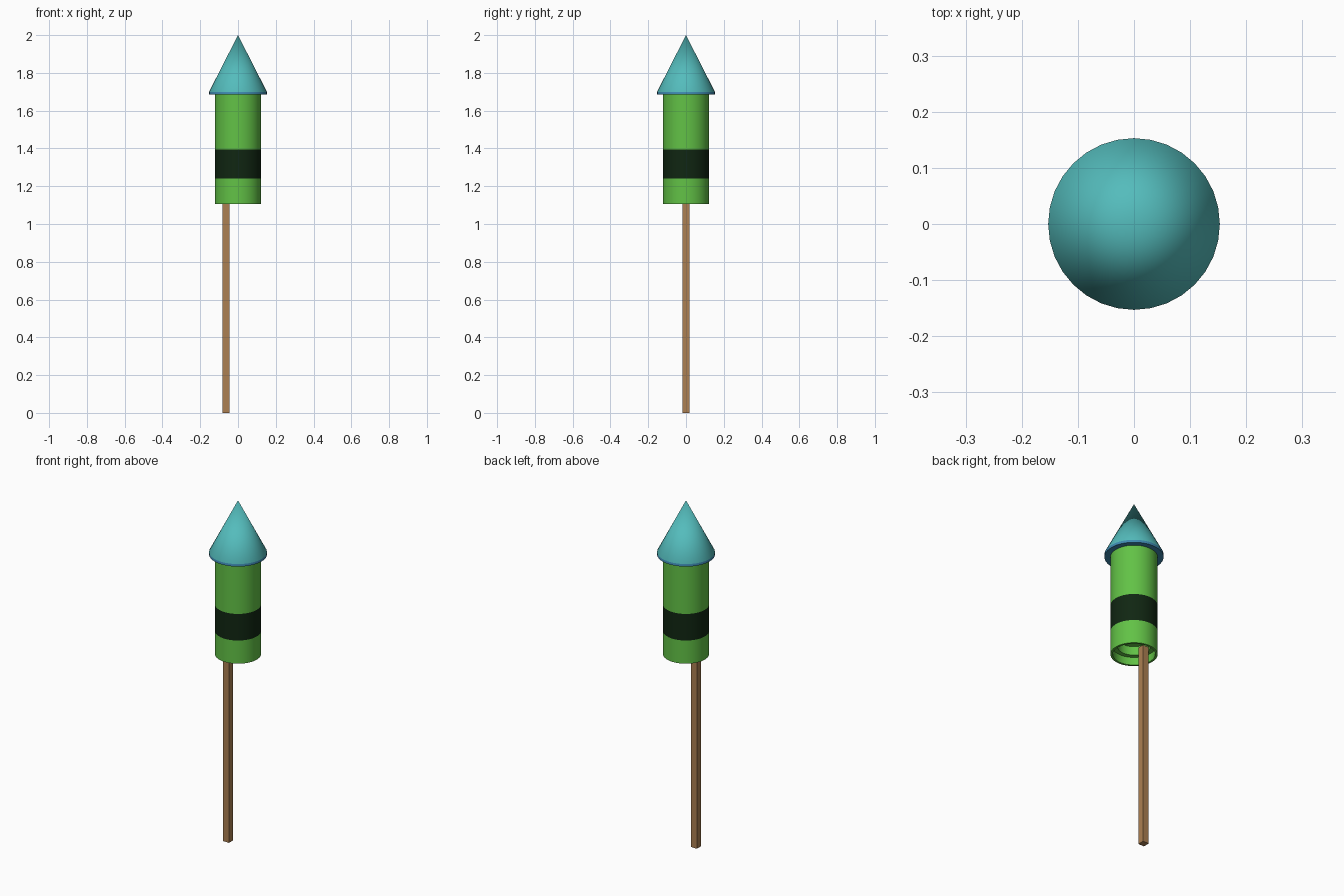
import bpy, bmesh, math

if "Cube" in bpy.data.objects:
    bpy.data.objects.remove(bpy.data.objects["Cube"])

SIDES = 32


def srgb(*rgb):
    lin = [(c / 255 / 12.92) if c / 255 <= 0.04045 else ((c / 255 + 0.055) / 1.055) ** 2.4 for c in rgb]
    return (*lin, 1.0)


def material(name, *rgb):
    mat = bpy.data.materials.new(name)
    mat.diffuse_color = srgb(*rgb)
    mat.use_nodes = True
    mat.node_tree.nodes["Principled BSDF"].inputs["Base Color"].default_value = mat.diffuse_color
    return mat


teal = material("teal", 84, 188, 188)
blue = material("rim blue", 62, 138, 178)
green = material("bright green", 98, 194, 70)
dark = material("dark green", 16, 38, 18)
wood = material("wood", 172, 128, 82)


def finish(name, bm, mats, smooth=True):
    bmesh.ops.recalc_face_normals(bm, faces=bm.faces)
    mesh = bpy.data.meshes.new(name)
    bm.to_mesh(mesh)
    bm.free()
    for m in mats:
        mesh.materials.append(m)
    obj = bpy.data.objects.new(name, mesh)
    bpy.context.collection.objects.link(obj)
    if smooth:
        bpy.ops.object.select_all(action='DESELECT')
        obj.select_set(True)
        bpy.context.view_layer.objects.active = obj
        bpy.ops.object.shade_smooth_by_angle(angle=math.radians(30))
    return obj


def lathe(name, profile, mats, rule):
    """Spin (radius, z) points round the z axis; rule(center) picks a material slot."""
    bm = bmesh.new()
    verts = [bm.verts.new((r, 0, z)) for r, z in profile]
    edges = [bm.edges.new(pair) for pair in zip(verts, verts[1:])]
    bmesh.ops.spin(bm, geom=verts + edges, cent=(0, 0, 0), axis=(0, 0, 1),
                   angle=math.tau, steps=SIDES, use_duplicate=False)
    bmesh.ops.remove_doubles(bm, verts=bm.verts, dist=1e-5)
    for f in bm.faces:
        f.material_index = rule(f.calc_center_median())
    return finish(name, bm, mats)


# Tube with a painted band and a stepped hollow at the bottom
lathe("rocket_tube",
      [(0, 1.20), (0.085, 1.20), (0.085, 1.15), (0.11, 1.15), (0.11, 1.105),
       (0.122, 1.105), (0.122, 1.24), (0.122, 1.395), (0.122, 1.69), (0, 1.69)],
      [green, dark],
      lambda c: 1 if 1.24 < c.z < 1.39 and c.xy.length > 0.115 else 0)

# Pointed cap with a thin rim and blue underside
lathe("nose_cone",
      [(0, 1.685), (0.153, 1.685), (0.153, 1.70), (0, 2.0)],
      [teal, blue],
      lambda c: 1 if c.z < 1.695 else 0)

# Square guide stick, off centre, running up into the tube
bm = bmesh.new()
bmesh.ops.create_cube(bm, size=1)
for v in bm.verts:
    v.co = (v.co.x * 0.038 - 0.064, v.co.y * 0.038, (v.co.z + 0.5) * 1.17)
finish("guide_stick", bm, [wood], smooth=False)
